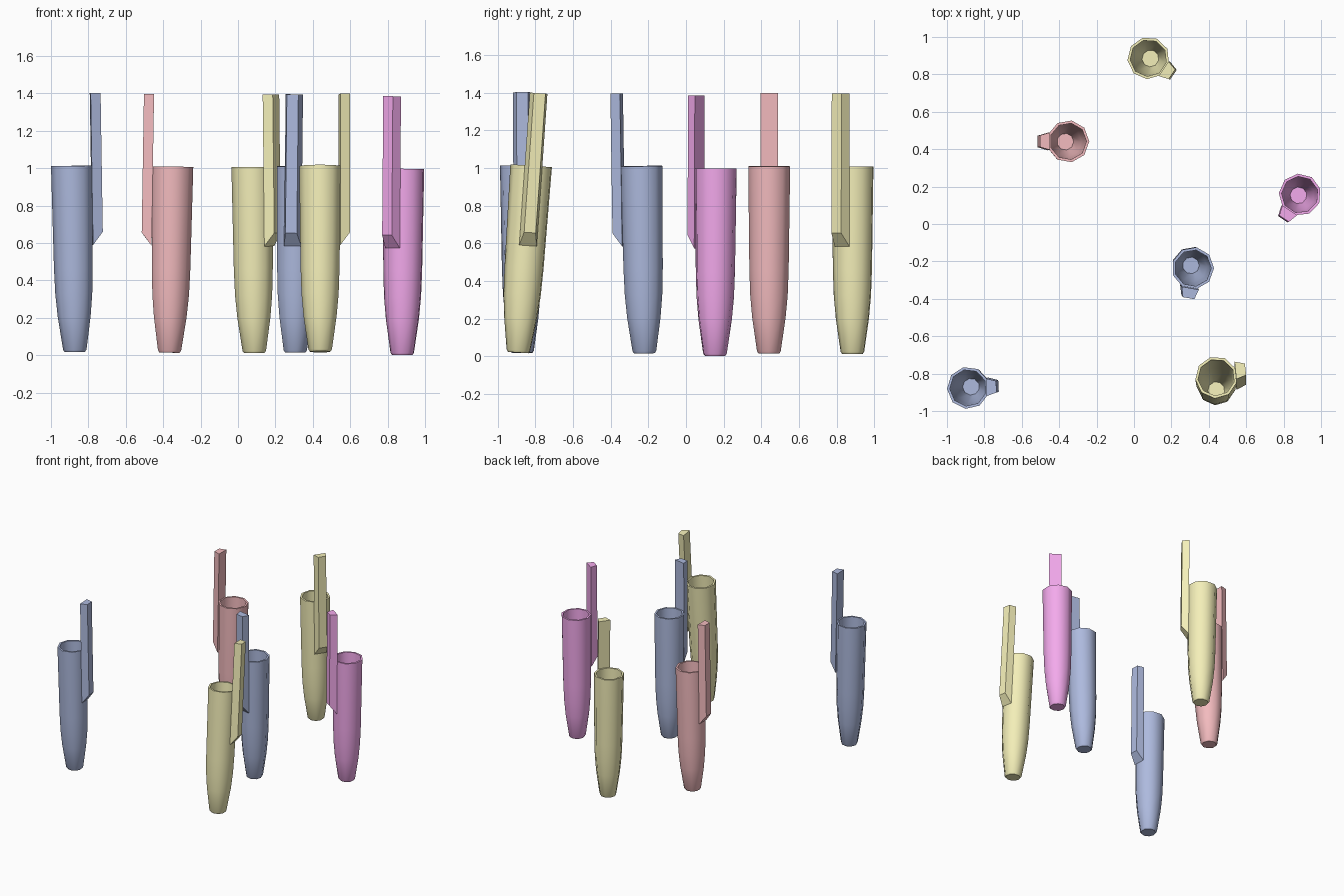
import bpy, bmesh
from math import radians, cos, sin, pi
from mathutils import Vector, Matrix

if "Cube" in bpy.data.objects:
    bpy.data.objects.remove(bpy.data.objects["Cube"])

SIDES = 9

def material(name, rgb):
    m = bpy.data.materials.new(name)
    m.diffuse_color = (*rgb, 1)
    m.use_nodes = True
    m.node_tree.nodes["Principled BSDF"].inputs["Base Color"].default_value = m.diffuse_color
    return m

BLUE = material("blue", (0.42, 0.49, 0.73))
RED = material("red", (0.90, 0.50, 0.52))
YELLOW = material("yellow", (0.90, 0.86, 0.48))
PINK = material("pink", (0.90, 0.40, 0.84))

# closed wall section (radius, height): outside going up, rim, inside going down
PROFILE = [(0.056, 0), (0.064, 0.012), (0.09, 0.19), (0.101, 0.31), (0.106, 0.45),
           (0.113, 0.995), (0.098, 0.995), (0.092, 0.45), (0.084, 0.28), (0.045, 0.03)]

def finish(bm, name, mat, matrix):
    bmesh.ops.recalc_face_normals(bm, faces=bm.faces)
    me = bpy.data.meshes.new(name)
    bm.to_mesh(me)
    bm.free()
    ob = bpy.data.objects.new(name, me)
    bpy.context.collection.objects.link(ob)
    me.materials.append(mat)
    ob.matrix_world = matrix
    return ob

# hollow tapered cap, lathed with few sides; a flat side faces the clip (+x)
def cap(name, mat, matrix):
    bm = bmesh.new()
    rings = []
    for r, z in PROFILE:
        rings.append([bm.verts.new((r * cos(a), r * sin(a), z))
                      for a in (pi + 2 * pi * i / SIDES for i in range(SIDES))])
    for lo, hi in zip(rings, rings[1:]):
        for i in range(SIDES):
            j = (i + 1) % SIDES
            bm.faces.new((lo[i], lo[j], hi[j], hi[i]))
    bm.faces.new(rings[0])
    bm.faces.new(rings[-1])
    ob = finish(bm, name, mat, matrix)
    bpy.ops.object.select_all(action='DESELECT')
    bpy.context.view_layer.objects.active = ob
    ob.select_set(True)
    bpy.ops.object.shade_smooth_by_angle(angle=radians(45))

# clip: trapezoid bar rising past the rim, slanted at its lower end
def clip(name, mat, matrix):
    bm = bmesh.new()
    inner, outer = 0.103, 0.157
    section = [(inner, -0.047), (outer, -0.031), (outer, 0.031), (inner, 0.047)]
    low = [bm.verts.new((x, y, 0.57 if x == inner else 0.64)) for x, y in section]
    top = [bm.verts.new((x, y, 1.382)) for x, y in section]
    bm.faces.new(low)
    bm.faces.new(top)
    for i in range(4):
        j = (i + 1) % 4
        bm.faces.new((low[i], low[j], top[j], top[i]))
    finish(bm, name, mat, matrix)

# tip position, sideways lean over the cap's length, clip direction, colour
PENS = [((-0.871, -0.870, 0.018), (-0.016, -0.006), 3, BLUE),
        ((-0.368, 0.440, 0.014), (0.016, 0.002), 180, RED),
        ((0.088, 0.885, 0.012), (-0.011, 0.002), -34, YELLOW),
        ((0.879, 0.153, 0.002), (0.008, 0.004), -124, PINK),
        ((0.304, -0.221, 0.015), (0.011, -0.015), -100, BLUE),
        ((0.440, -0.890, 0.019), (0.0, 0.070), 6, YELLOW)]

for n, (tip, lean, angle, mat) in enumerate(PENS, 1):
    tilt = Vector((0, 0, 1)).rotation_difference(Vector((*lean, 1))).to_matrix().to_4x4()
    matrix = Matrix.Translation(tip) @ tilt @ Matrix.Rotation(radians(angle), 4, 'Z')
    cap(f"pen_cap_{n}", mat, matrix)
    clip(f"pocket_clip_{n}", mat, matrix)
